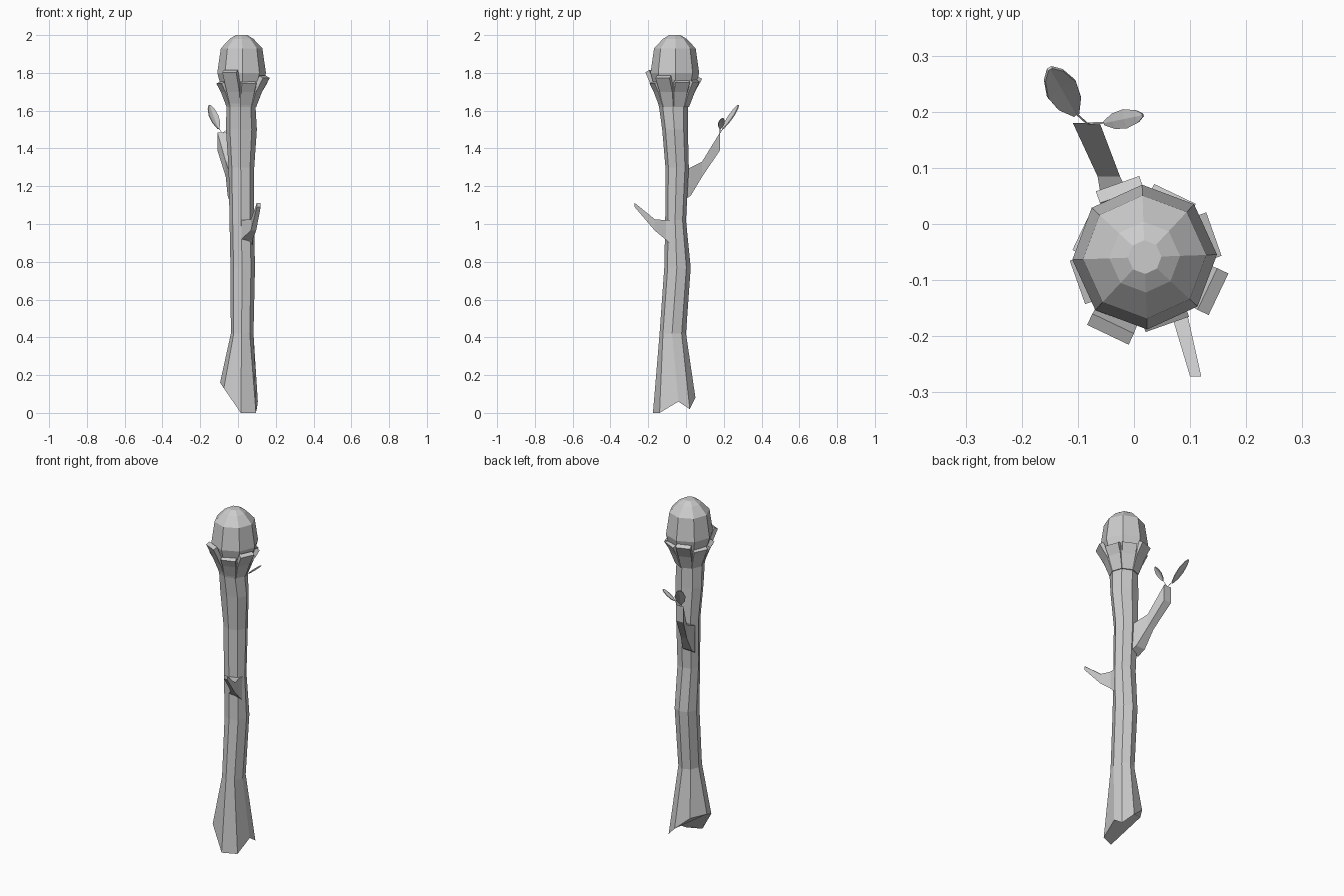
import bpy
from math import cos, sin, radians
from mathutils import Vector

cube = bpy.data.objects.get("Cube")
if cube:
    bpy.data.objects.remove(cube, do_unlink=True)

grey = bpy.data.materials.new("plain grey")
grey.use_nodes = True
GREY = (0.6, 0.6, 0.6, 1)
grey.diffuse_color = GREY
grey.node_tree.nodes["Principled BSDF"].inputs["Base Color"].default_value = GREY


def add_mesh(name, verts, faces):
    mesh = bpy.data.meshes.new(name)
    mesh.from_pydata(verts, [], faces)
    mesh.materials.append(grey)
    obj = bpy.data.objects.new(name, mesh)
    bpy.context.collection.objects.link(obj)
    return obj


def loft(name, rings):
    """Skin a stack of equal-length counter-clockwise rings and cap both ends."""
    n = len(rings[0])
    verts = [v for ring in rings for v in ring]
    faces = [(a + i, a + (i + 1) % n, a + n + (i + 1) % n, a + n + i)
             for a in range(0, n * (len(rings) - 1), n) for i in range(n)]
    faces += [tuple(reversed(range(n))), tuple(range(len(verts) - n, len(verts)))]
    return add_mesh(name, verts, faces)


def octagon(z, cx, cy, rx, ry, turn=-3):
    angles = [radians(45 * i + turn) for i in range(8)]
    return [(cx + rx * cos(a), cy + ry * sin(a), z) for a in angles]


# Trunk: jagged slanted foot, wavering shaft, flared top
foot = [(0.105, -0.04, 0.06), (0.1, 0.02, 0.02), (0.04, 0.05, 0.08), (-0.04, 0.02, 0.15),
        (-0.095, -0.06, 0.16), (-0.075, -0.13, 0.13), (0.015, -0.175, 0), (0.095, -0.14, 0)]
shaft = [(0.42, 0.022, -0.07, 0.06, 0.07), (0.77, 0.025, -0.045, 0.065, 0.07),
         (1.02, 0.02, -0.055, 0.065, 0.055), (1.3, 0.018, -0.047, 0.068, 0.062),
         (1.5, 0.018, -0.058, 0.082, 0.068), (1.62, 0.016, -0.066, 0.077, 0.077),
         (1.73, 0.02, -0.06, 0.113, 0.113)]
loft("trunk", [foot] + [octagon(*s) for s in shaft])

# Knob: faceted dome held by the crown
dome = [(1.7, 0.1), (1.75, 0.115), (1.8, 0.129), (1.93, 0.11), (1.98, 0.063), (2.0, 0.03)]
loft("knob", [octagon(z, 0.019, -0.059, r, r, 2) for z, r in dome])


# Crown: one tapered prong on each trunk face, the front one taller
def prong(index, top, reach):
    a = radians(45 * index + 19.5)
    out, side = Vector((cos(a), sin(a), 0)), Vector((-sin(a), cos(a), 0))
    centre = Vector((0.018, -0.062, 0))
    rings = []
    for z, inner, outer, half in ((1.62, 0.05, 0.073, 0.029), (1.7, 0.08, 0.103, 0.037),
                                  (top, reach - 0.022, reach, 0.041)):
        rings.append([centre + out * r + side * s * half + Vector((0, 0, z))
                      for r, s in ((outer, -1), (outer, 1), (inner, 1), (inner, -1))])
    for i in (0, 1):
        rings[-1][i].z -= 0.012
    loft("crown_prong", rings)


for i, (top, reach) in enumerate([(1.76, 0.132), (1.765, 0.128), (1.78, 0.142), (1.75, 0.122),
                                  (1.755, 0.126), (1.815, 0.15), (1.755, 0.124), (1.785, 0.147)]):
    prong(i, top, reach)


# Branches: four-sided sections running outward (centre x, y, half width, low z, high z)
def branch(name, sections):
    rings = []
    for x, y, half, low, high in sections:
        rings.append([(x - half, y, low), (x + half, y, low),
                      (x + half, y, high), (x - half, y, high)])
    if sections[-1][1] > sections[0][1]:
        rings = [ring[::-1] for ring in rings]
    loft(name, rings)


branch("back_branch", [(-0.01, -0.02, 0.035, 1.12, 1.28), (-0.025, 0.025, 0.03, 1.15, 1.3),
                       (-0.045, 0.085, 0.02, 1.25, 1.33), (-0.085, 0.18, 0.024, 1.39, 1.485)])
branch("front_branch", [(0.04, -0.07, 0.038, 0.88, 1.02), (0.045, -0.105, 0.032, 0.915, 1.02),
                        (0.082, -0.165, 0.014, 0.965, 1.025), (0.11, -0.272, 0.01, 1.09, 1.112)])


# Leaves: pointed sheets folded slightly along the middle, each on a thin stem
def leaf(name, base, tip, across, half):
    base, tip, across = Vector(base), Vector(tip), Vector(across).normalized()
    axis = tip - base
    fold = axis.cross(across).normalized() * half * 0.2
    outline = ((0.0, 0.2), (0.25, 0.8), (0.55, 1.0), (0.85, 0.65), (1.0, 0.15))
    verts, faces = [], []
    for t, w in outline:
        mid = base + axis * t
        verts += [mid - across * half * w, mid + fold * w, mid + across * half * w]
    for a in range(0, 12, 3):
        faces += [(a, a + 1, a + 4, a + 3), (a + 1, a + 2, a + 5, a + 4)]
    obj = add_mesh(name, verts, faces)
    thick = obj.modifiers.new("thickness", "SOLIDIFY")
    thick.thickness, thick.offset = 0.005, 0

    knot = Vector((-0.083, 0.179, 1.48))
    rings = [[p + Vector((0.002 * cos(radians(d)), 0.002 * sin(radians(d)), 0))
              for d in (0, 120, 240)] for p in (knot, base + axis * 0.05)]
    loft(name + "_stem", rings)


leaf("large_leaf", (-0.103, 0.195, 1.505), (-0.15, 0.277, 1.63), (0.85, 0.5, 0), 0.029)
leaf("small_leaf", (-0.052, 0.18, 1.505), (0.016, 0.194, 1.56), (-0.2, 1, 0), 0.017)
